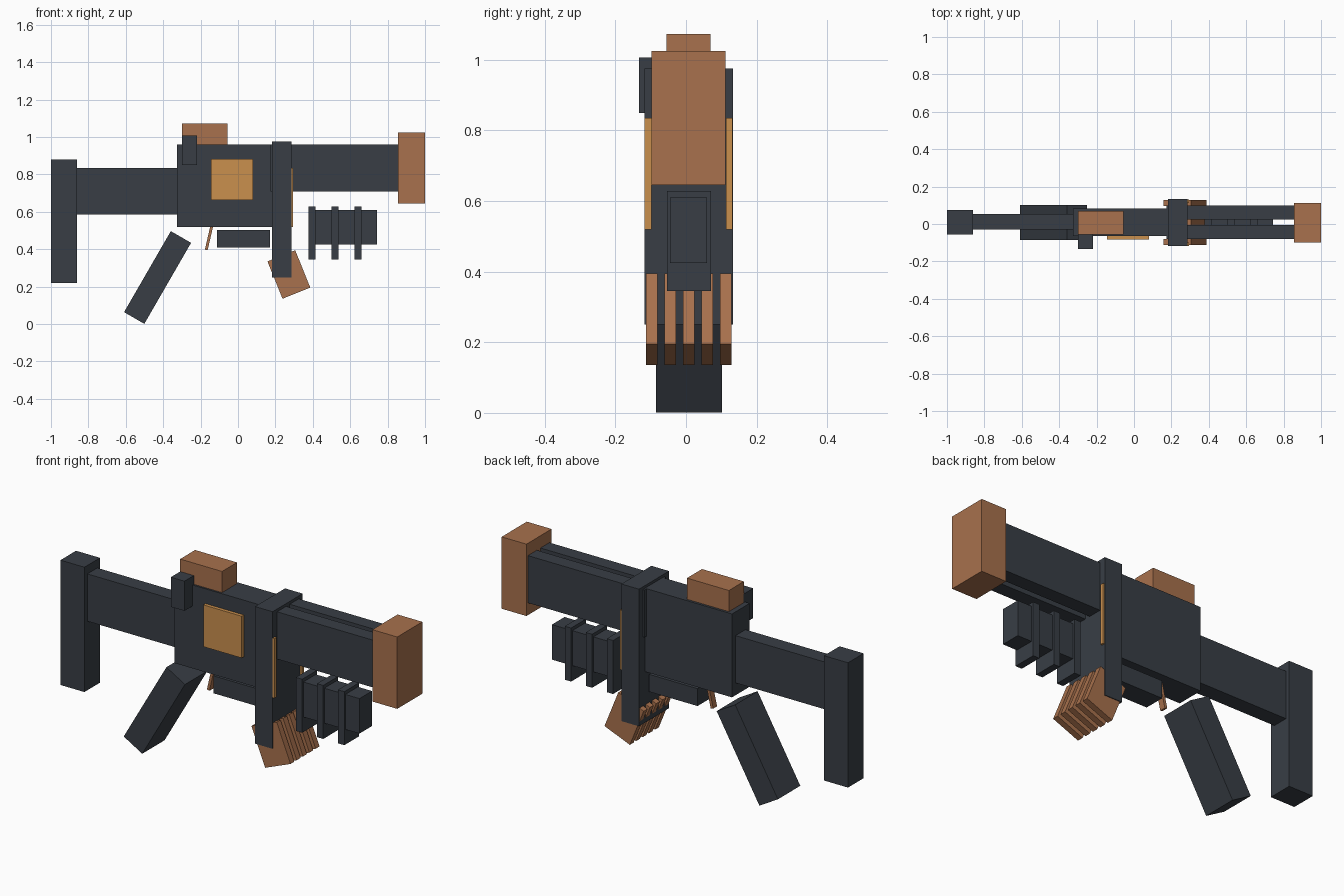
import bpy
import math

cube = bpy.data.objects.get("Cube")
if cube:
    bpy.data.objects.remove(cube, do_unlink=True)


def make_material(name, rgb):
    mat = bpy.data.materials.new(name)
    mat.use_nodes = True
    color = (*rgb, 1.0)
    mat.diffuse_color = color
    mat.node_tree.nodes["Principled BSDF"].inputs["Base Color"].default_value = color
    return mat


gunmetal = make_material("dark gunmetal", (0.040, 0.048, 0.060))
copper = make_material("copper brown", (0.392, 0.165, 0.074))
brass = make_material("brass orange", (0.590, 0.278, 0.076))


def box(name, mat, x, y, z, tilt=0):
    """Box from (min, max) extents, tilted about y through its centre."""
    bpy.ops.mesh.primitive_cube_add(size=1)
    obj = bpy.context.object
    obj.name = obj.data.name = name
    obj.location = [(a + b) / 2 for a, b in (x, y, z)]
    obj.scale = [b - a for a, b in (x, y, z)]
    obj.rotation_euler.y = math.radians(tilt)
    obj.data.materials.append(mat)
    return obj


def around(centre, size):
    return centre - size / 2, centre + size / 2


# Shoulder stock
box("stock_butt", gunmetal, (-1, -0.86), (-0.055, 0.075), (0.22, 0.88))
box("stock_arm", gunmetal, (-0.87, -0.32), (-0.03, 0.053), (0.585, 0.835))

# Receiver, its side panel, sight and charging handle
box("receiver", gunmetal, (-0.327, 0.2), (-0.065, 0.083), (0.52, 0.961))
box("side_panel", brass, (-0.145, 0.08), (-0.083, -0.06), (0.662, 0.883))
box("sight", copper, (-0.3, -0.055), (-0.055, 0.07), (0.94, 1.073))
box("charging_handle", gunmetal, (-0.3, -0.22), (-0.133, -0.05), (0.85, 1.007))

# Grip, trigger and lower housing
box("grip", gunmetal, around(-0.43, 0.125), (-0.085, 0.102), around(0.249, 0.5), 30)
box("trigger", copper, around(-0.155, 0.015), (-0.007, 0.025), around(0.46, 0.13), 13)
box("lower_housing", gunmetal, (-0.113, 0.17), (-0.045, 0.065), (0.41, 0.502))

# Twin barrels and muzzle block
box("barrel_right", gunmetal, (0.173, 0.87), (-0.08, -0.005), (0.71, 0.96))
box("barrel_left", gunmetal, (0.173, 0.87), (0.025, 0.1), (0.71, 0.96))
box("muzzle", copper, (0.855, 1), (-0.098, 0.112), (0.645, 1.025))

# Clamp band with two trim strips on its forward face
box("clamp_band", gunmetal, (0.182, 0.285), (-0.118, 0.133), (0.25, 0.975))
box("trim_right", brass, (0.25, 0.295), (-0.117, -0.098), (0.52, 0.835))
box("trim_left", brass, (0.25, 0.295), (0.113, 0.132), (0.52, 0.835))

# Row of tilted cooling fins under the band
for i in range(5):
    box(f"fin_{i + 1}", copper, around(0.272, 0.16),
        around(-0.097 + i * 0.0525, 0.032), around(0.265, 0.215), -22)

# Ribbed foregrip
box("foregrip", gunmetal, (0.39, 0.742), (-0.045, 0.06), (0.425, 0.61))
for i in range(3):
    box(f"foregrip_rib_{i + 1}", gunmetal, around(0.395 + i * 0.123, 0.037),
        (-0.054, 0.071), (0.345, 0.628))
